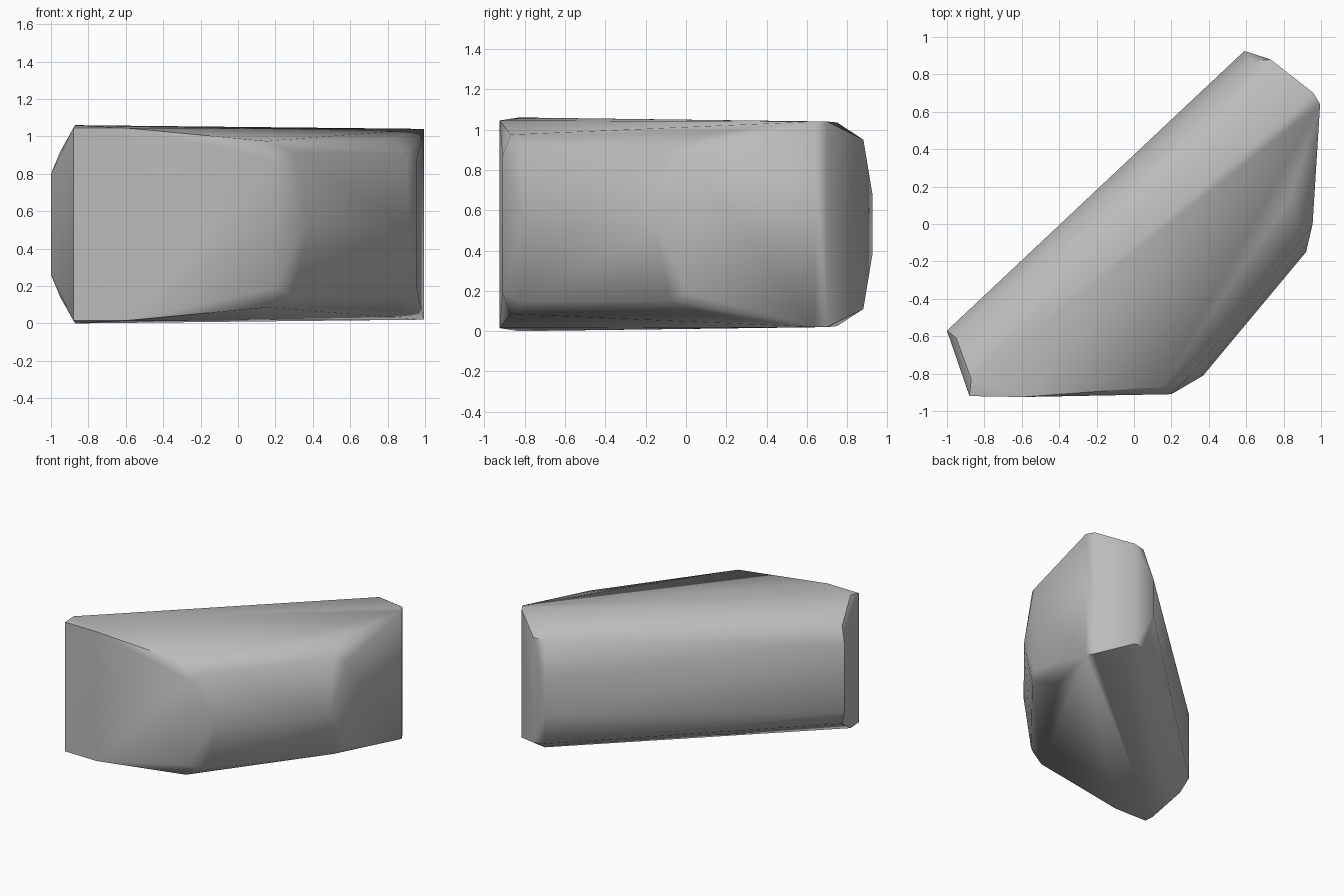
import bpy
import bmesh
import math

# Remove only the default cube
default_cube = bpy.data.objects.get("Cube")
if default_cube:
    bpy.data.objects.remove(default_cube, do_unlink=True)

MIDDLE = 0.53  # height of the boulder's mirror plane

# Corners of the upper half, grouped by the side of the boulder they shape
left_end = [(-1, -0.57, 0.8), (-0.95, -0.61, 0.92),
            (-0.87, -0.83, 1.06), (-0.88, -0.92, 1.045)]
front_side = [(-0.6, -0.925, 1.045), (0.15, -0.87, 0.975), (0.2, -0.91, 0.87)]
slanted_side = [(0.3, -0.81, 0.915), (0.9, -0.08, 0.91)]
right_side = [(0.955, 0, 0.87), (0.83, 0.13, 0.985), (0.995, 0.64, 1.04)]
back_end = [(0.96, 0.7, 1.04), (0.72, 0.75, 1.035), (0.73, 0.88, 0.95),
            (0.64, 0.87, 0.94), (0.59, 0.925, 0.68)]

# Pointed corners that lie on the mirror plane itself
middle_points = [(0.37, -0.81, MIDDLE), (0.92, -0.15, MIDDLE - 0.03)]


def make_material(name, colour):
    """One plain rough material, the same in viewport and render."""
    material = bpy.data.materials.new(name)
    material.use_nodes = True
    material.diffuse_color = colour
    shader = next(n for n in material.node_tree.nodes if n.type == 'BSDF_PRINCIPLED')
    shader.inputs["Base Color"].default_value = colour
    shader.inputs["Roughness"].default_value = 0.9
    return material


def make_boulder(name, upper_points, extra_points, material):
    """Wrap a convex skin around the corners and their mirrored copies."""
    bm = bmesh.new()
    for x, y, z in upper_points:
        bm.verts.new((x, y, z))
        bm.verts.new((x, y, 2 * MIDDLE - z))
    for point in extra_points:
        bm.verts.new(point)
    bmesh.ops.convex_hull(bm, input=bm.verts)
    loose = [v for v in bm.verts if not v.link_faces]
    bmesh.ops.delete(bm, geom=loose, context='VERTS')
    # Join nearly coplanar triangles into broad facets
    bmesh.ops.dissolve_limit(bm, angle_limit=math.radians(1.5),
                             verts=bm.verts, edges=bm.edges)
    bmesh.ops.recalc_face_normals(bm, faces=bm.faces)
    mesh = bpy.data.meshes.new(name)
    bm.to_mesh(mesh)
    bm.free()
    mesh.materials.append(material)
    boulder = bpy.data.objects.new(name, mesh)
    bpy.context.collection.objects.link(boulder)
    return boulder


# Boulder body, softly shaded with crisp edges at the steep breaks
stone = make_material("stone_grey", (0.5, 0.5, 0.5, 1))
corners = left_end + front_side + slanted_side + right_side + back_end
boulder = make_boulder("boulder", corners, middle_points, stone)

bpy.ops.object.select_all(action='DESELECT')
boulder.select_set(True)
bpy.context.view_layer.objects.active = boulder
bpy.ops.object.shade_smooth_by_angle(angle=math.radians(40))
